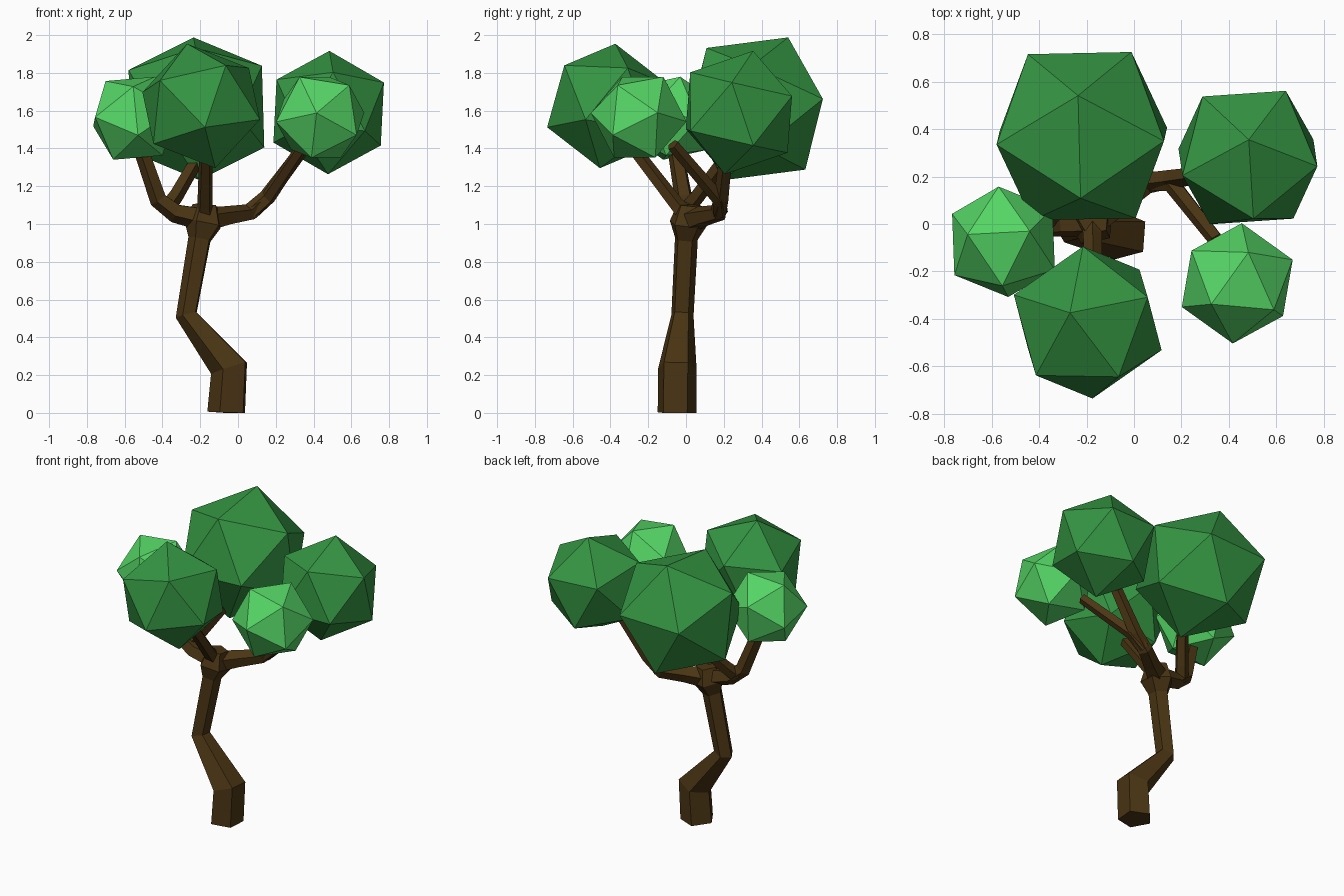
import bpy, bmesh, math
from mathutils import Vector, Matrix

if "Cube" in bpy.data.objects:
    bpy.data.objects.remove(bpy.data.objects["Cube"])


def material(name, rgb):
    m = bpy.data.materials.new(name)
    m.diffuse_color = (*rgb, 1)
    m.use_nodes = True
    m.node_tree.nodes["Principled BSDF"].inputs["Base Color"].default_value = m.diffuse_color
    return m


BARK = material("bark", (0.07, 0.036, 0.007))
DARK = material("dark_leaf", (0.035, 0.30, 0.055))
LIGHT = material("light_leaf", (0.09, 0.66, 0.13))


def finish(bm, name, mat):
    bmesh.ops.recalc_face_normals(bm, faces=bm.faces)
    me = bpy.data.meshes.new(name)
    bm.to_mesh(me)
    bm.free()
    me.materials.append(mat)
    ob = bpy.data.objects.new(name, me)
    bpy.context.collection.objects.link(ob)
    return ob


def edge_frame(a, b):
    # axes built from two neighbouring icosahedron corners
    a, b = a.normalized(), b.normalized()
    e1 = (a + b).normalized()
    e2 = (a - b)
    e2 = (e2 - e1 * e2.dot(e1)).normalized()
    return Matrix((e1, e2, e1.cross(e2))).transposed()


def leaf_ball(name, centre, radius, a, b, mat):
    # icosahedron turned so that two adjacent corners point along a and b
    bm = bmesh.new()
    bmesh.ops.create_icosphere(bm, subdivisions=1, radius=radius)
    bm.verts.ensure_lookup_table()
    v = bm.verts[0]
    n = v.link_edges[0].other_vert(v)
    rot = edge_frame(Vector(a), Vector(b)) @ edge_frame(v.co, n.co).transposed()
    bm.transform(Matrix.Translation(centre) @ rot.to_4x4())
    return finish(bm, name, mat)


def limb(name, path, sides=5, turn=0.0):
    # tapered low-poly tube along (x, y, z, radius) points with mitred joints
    bm = bmesh.new()
    pts = [Vector(p[:3]) for p in path]
    rings = []
    ref = Vector((1, 0, 0)) if abs((pts[1] - pts[0]).normalized().x) < 0.8 else Vector((0, 1, 0))
    for i, p in enumerate(pts):
        d_in = (p - pts[max(i - 1, 0)]).normalized()
        d_out = (pts[min(i + 1, len(pts) - 1)] - p).normalized()
        t = (d_in + d_out).normalized()
        ref = (ref - t * ref.dot(t)).normalized()
        side = t.cross(ref)
        ring = []
        for k in range(sides):
            w = turn + 2 * math.pi * k / sides
            ring.append(bm.verts.new(p + (ref * math.cos(w) + side * math.sin(w)) * path[i][3]))
        rings.append(ring)
    for r, s in zip(rings, rings[1:]):
        for k in range(sides):
            j = (k + 1) % sides
            bm.faces.new((r[k], r[j], s[j], s[k]))
    bm.faces.new(rings[0])
    bm.faces.new(rings[-1])
    # keep the foot on the ground
    for v in rings[0]:
        v.co.z = max(v.co.z, 0)
    return finish(bm, name, BARK)


# crooked trunk ending in a swollen fork
limb("trunk", [(-0.055, -0.05, 0, 0.108), (-0.04, -0.048, 0.24, 0.108),
               (-0.27, -0.02, 0.52, 0.062), (-0.2, 0, 0.92, 0.064),
               (-0.18, 0.01, 1.0, 0.105), (-0.17, 0.02, 1.1, 0.07)], turn=0.55)

# branches: each carries one leaf ball
limb("left_branch", [(-0.19, 0.01, 1.03, 0.065), (-0.33, 0.0, 1.06, 0.055),
                     (-0.42, -0.01, 1.13, 0.05), (-0.52, -0.06, 1.42, 0.042)], turn=0.3)
limb("back_branch", [(-0.38, 0.0, 1.08, 0.045), (-0.33, 0.06, 1.15, 0.042),
                     (-0.22, 0.2, 1.34, 0.038)], turn=0.3)
limb("front_branch", [(-0.175, 0.04, 1.0, 0.06), (-0.175, -0.05, 1.1, 0.042),
                      (-0.17, -0.28, 1.4, 0.036)], turn=0.3)
limb("right_branch", [(-0.17, 0.02, 1.02, 0.07), (-0.06, 0.09, 1.04, 0.055),
                      (0.06, 0.175, 1.06, 0.048), (0.15, 0.19, 1.14, 0.043),
                      (0.36, 0.22, 1.42, 0.036)], turn=0.3)
limb("right_front_branch", [(0.07, 0.18, 1.06, 0.042), (0.16, 0.17, 1.14, 0.04),
                            (0.35, -0.07, 1.42, 0.034)], turn=0.3)

# leaf balls
leaf_ball("back_leaves", (-0.22, 0.37, 1.61), 0.415,
          (-0.03, 0.155, 0.39), (0.22, 0.36, 0.03), DARK)
leaf_ball("right_leaves", (0.48, 0.28, 1.59), 0.335,
          (0, 0.07, 0.33), (0.16, 0.28, 0.08), DARK)
leaf_ball("front_leaves", (-0.195, -0.415, 1.625), 0.34,
          (-0.075, 0.02, 0.33), (-0.015, 0.315, 0.09), DARK)
leaf_ball("left_light_leaves", (-0.55, -0.075, 1.56), 0.25,
          (0.11, 0.045, 0.22), (-0.145, 0.03, 0.19), LIGHT)
leaf_ball("right_light_leaves", (0.435, -0.25, 1.565), 0.255,
          (-0.015, -0.245, 0.015), (-0.11, -0.08, 0.215), LIGHT)
